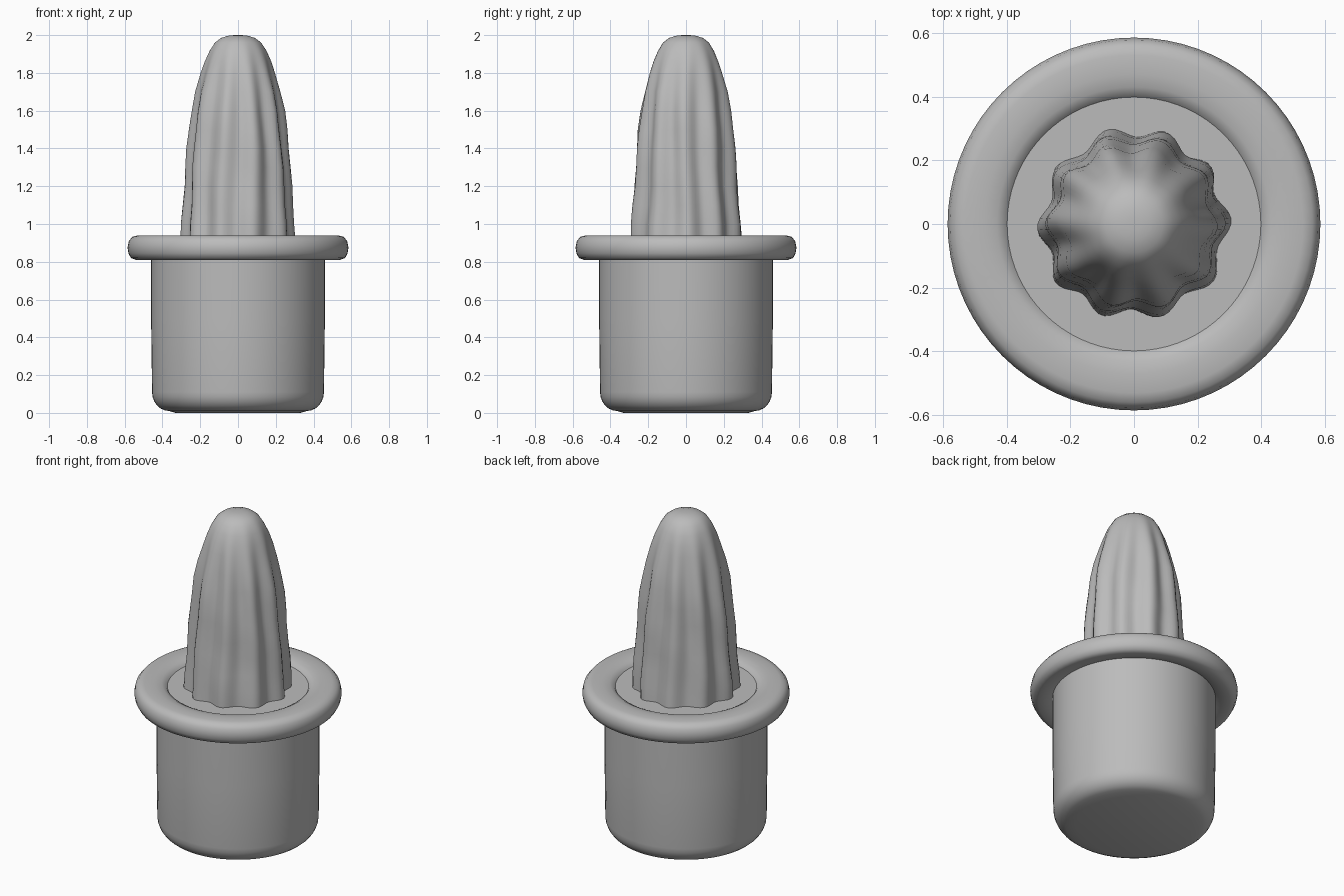
import bpy, bmesh, math

cube = bpy.data.objects.get("Cube")
if cube:
    bpy.data.objects.remove(cube, do_unlink=True)

grey = bpy.data.materials.new("plain grey")
grey.use_nodes = True
grey.diffuse_color = (0.5, 0.5, 0.5, 1)
grey.node_tree.nodes["Principled BSDF"].inputs["Base Color"].default_value = (0.5, 0.5, 0.5, 1)


def lathe(name, profile, segments, closed=False, shape=None, angle=40):
    """Revolve (radius, height) points; shape(r, z, a) may vary the radius."""
    bm = bmesh.new()
    rings = []
    for r, z in profile:
        ring = []
        for i in range(segments):
            a = math.tau * i / segments
            rad = shape(r, z, a) if shape else r
            ring.append(bm.verts.new((rad * math.cos(a), rad * math.sin(a), z)))
        rings.append(ring)
    pairs = list(zip(rings, rings[1:]))
    if closed:
        pairs.append((rings[-1], rings[0]))
    else:
        bm.faces.new(rings[0])
        bm.faces.new(rings[-1])
    for low, high in pairs:
        for i in range(segments):
            j = (i + 1) % segments
            bm.faces.new((low[i], low[j], high[j], high[i]))
    bmesh.ops.recalc_face_normals(bm, faces=bm.faces)
    mesh = bpy.data.meshes.new(name)
    bm.to_mesh(mesh)
    bm.free()
    mesh.materials.append(grey)
    obj = bpy.data.objects.new(name, mesh)
    bpy.context.collection.objects.link(obj)
    bpy.ops.object.select_all(action="DESELECT")
    obj.select_set(True)
    bpy.context.view_layer.objects.active = obj
    bpy.ops.object.shade_smooth_by_angle(angle=math.radians(angle))
    return obj


# Cup with a rounded bottom edge and a closed top
cup = [(0.35, 0.01)]
for k in range(7):
    t = math.pi / 2 * k / 6
    cup.append((0.365 + 0.09 * math.sin(t), 0.11 - 0.1 * math.cos(t)))
cup += [(0.46, 0.5), (0.46, 0.912)]
cup[0] = (0.33, 0.0)
lathe("cup", cup, 64)

# Thick rounded rim
rim = [(0.45, 0.83), (0.5, 0.815), (0.54, 0.81), (0.567, 0.82), (0.58, 0.845),
       (0.585, 0.875), (0.578, 0.91), (0.56, 0.932), (0.53, 0.94), (0.47, 0.94),
       (0.43, 0.935), (0.405, 0.922), (0.39, 0.9)]
lathe("rim", rim, 72, closed=True, angle=60)


# Ten-ribbed reamer cone, ribs fading out near the tip
def ribbed(r, z, a):
    fade = min(1, max(0, (1.97 - z) / 0.35))
    drift = 0.04 * math.sin(5 * z + 2 * a)
    rib = math.cos(10 * (a + drift))
    wobble = 0.003 * math.sin(17 * z + 3 * a)
    return r * (1 + 0.06 * fade * rib) + wobble * fade


cone = [(0.288, 0.9), (0.284, 1.0), (0.276, 1.1), (0.269, 1.2), (0.263, 1.3),
        (0.256, 1.4), (0.247, 1.5), (0.234, 1.6), (0.216, 1.7), (0.191, 1.8),
        (0.173, 1.86), (0.15, 1.915), (0.122, 1.96), (0.09, 1.985),
        (0.05, 1.997), (0.02, 2.0)]
lathe("reamer_cone", cone, 100, shape=ribbed, angle=60)
